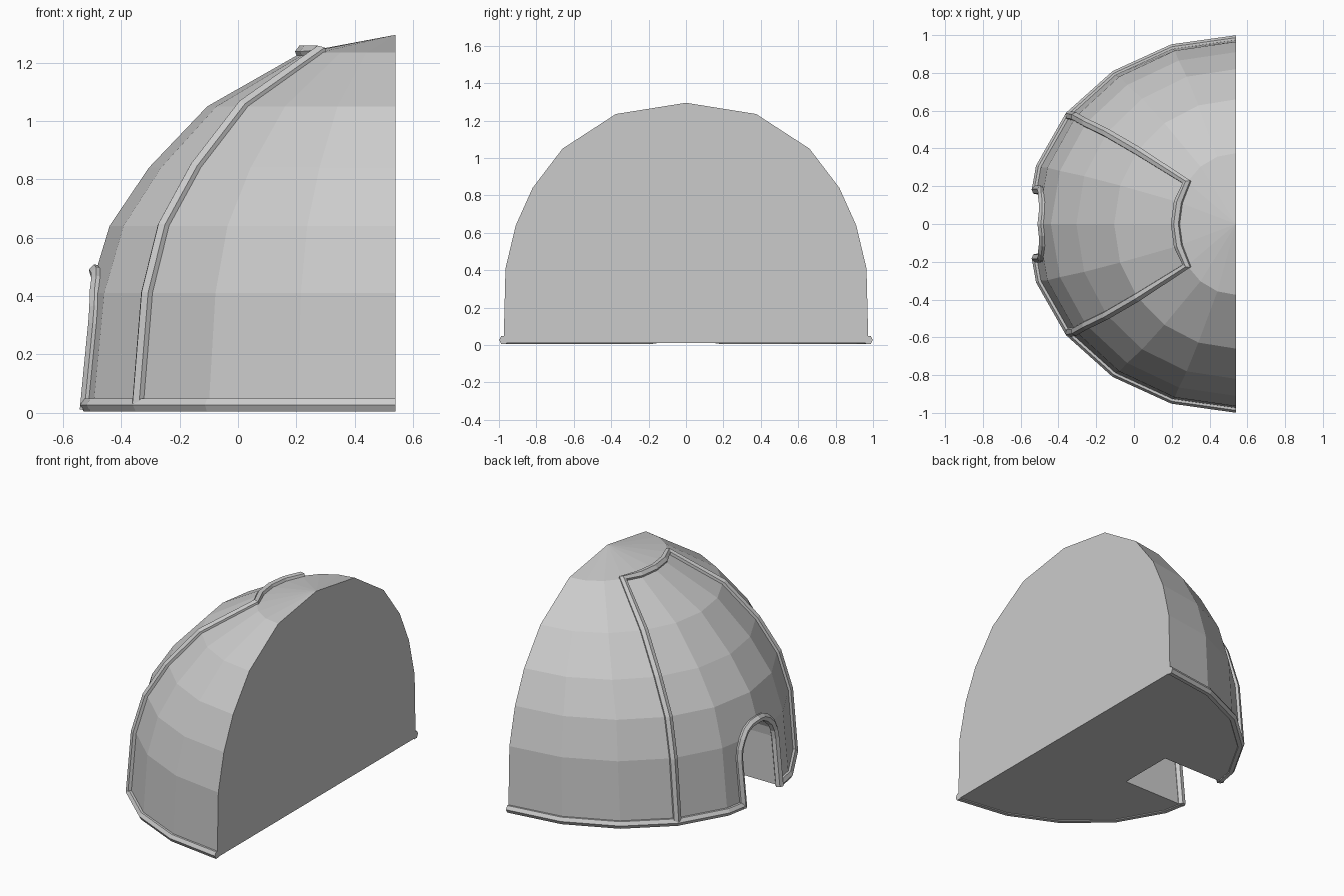
import bpy, bmesh
from math import sin, cos, pi, radians
from mathutils import Vector

if "Cube" in bpy.data.objects:
    bpy.data.objects.remove(bpy.data.objects["Cube"], do_unlink=True)

CUT_X = 0.54          # flat back plane, also the dome axis
BEAD = 0.025          # trim radius
DOOR_W, SPRING = 0.18, 0.305
STEP = radians(18)
# Dome rings: height, depth radius, width radius
RINGS = [(0.01, 1.09, 0.975), (0.41, 1.05, 0.965), (0.64, 0.98, 0.91),
         (0.84, 0.845, 0.82), (1.05, 0.645, 0.66), (1.235, 0.32, 0.375)]
APEX = Vector((CUT_X, 0, 1.295))

grey = bpy.data.materials.new("plain_grey")
grey.use_nodes = True
colour = (0.6, 0.6, 0.6, 1)
grey.diffuse_color = colour
grey.node_tree.nodes["Principled BSDF"].inputs["Base Color"].default_value = colour


def finish(name, bm):
    bmesh.ops.recalc_face_normals(bm, faces=bm.faces)
    mesh = bpy.data.meshes.new(name)
    bm.to_mesh(mesh)
    bm.free()
    mesh.materials.append(grey)
    ob = bpy.data.objects.new(name, mesh)
    bpy.context.collection.objects.link(ob)
    return ob


def dome_point(step, z):
    """Point on the dome wall at a segment number and a height."""
    z = max(z, RINGS[0][0])
    for (z0, a0, b0), (z1, a1, b1) in zip(RINGS, RINGS[1:]):
        if z <= z1:
            break
    f = (z - z0) / (z1 - z0)
    t = step * STEP
    return Vector((CUT_X - (a0 + (a1 - a0) * f) * cos(t),
                   (b0 + (b1 - b0) * f) * sin(t), z))


def front_point(y, z):
    """Point on the two wall facets around the doorway."""
    mid, side = dome_point(0, z), dome_point(1, z)
    return Vector((mid.x + (side.x - mid.x) * abs(y) / side.y, y, z))


def trim(name, path):
    """Six-sided bead swept along a path, mitred and turned to the wall."""
    bm = bmesh.new()
    rings = []
    for i, p in enumerate(path):
        d0 = (p - path[max(i - 1, 0)]).normalized()
        d1 = (path[min(i + 1, len(path) - 1)] - p).normalized()
        tangent = (d0 + d1).normalized()
        out = Vector((p.x - CUT_X, p.y, 0.6 * p.z))
        out = (out - tangent * out.dot(tangent)).normalized()
        side = tangent.cross(out)
        ring = [bm.verts.new(p + BEAD * (out * cos(k * pi / 3) + side * sin(k * pi / 3)))
                for k in range(6)]
        for v in ring:
            if p.x > CUT_X - 0.01:
                v.co.x = CUT_X
            v.co.z = max(v.co.z, 0)
        rings.append(ring)
    for r0, r1 in zip(rings, rings[1:]):
        for k in range(6):
            n = (k + 1) % 6
            bm.faces.new((r0[k], r0[n], r1[n], r1[k]))
    bm.faces.new(rings[0])
    bm.faces.new(rings[-1])
    return finish(name, bm)


# Faceted half dome with flat back and floor
bm = bmesh.new()
rows = [[bm.verts.new(dome_point(s, z)) for s in range(-5, 6)] for z, a, b in RINGS]
top = bm.verts.new(APEX)
for r0, r1 in zip(rows, rows[1:]):
    for i in range(10):
        bm.faces.new((r0[i], r0[i + 1], r1[i + 1], r1[i]))
for i in range(10):
    bm.faces.new((rows[-1][i], rows[-1][i + 1], top))
bm.faces.new([r[0] for r in rows] + [top] + [r[-1] for r in reversed(rows)])
bm.faces.new(rows[0])
dome = finish("dome", bm)

# Arched doorway outline, used for the recess and its trim
arch = [(-DOOR_W, 0.0)]
arch += [(-DOOR_W * cos(k * pi / 10), SPRING + DOOR_W * sin(k * pi / 10)) for k in range(11)]
arch += [(DOOR_W, 0.0)]

# Doorway recess
bm = bmesh.new()
face = bm.faces.new([bm.verts.new((-1, y, z if z else -0.2)) for y, z in arch])
ext = bmesh.ops.extrude_face_region(bm, geom=[face])
bmesh.ops.translate(bm, vec=(0.91, 0, 0),
                    verts=[v for v in ext["geom"] if isinstance(v, bmesh.types.BMVert)])
cutter = finish("doorway_cutter", bm)
cutter.hide_render = True
mod = dome.modifiers.new("doorway", 'BOOLEAN')
mod.operation = 'DIFFERENCE'
mod.solver = 'EXACT'
mod.object = cutter
bpy.context.view_layer.objects.active = dome
bpy.ops.object.modifier_apply(modifier=mod.name)
bpy.data.objects.remove(cutter, do_unlink=True)

# Doorway trim follows the wall, with extra points where the wall bends
bend = RINGS[1][0]
left_leg = [front_point(-DOOR_W, z) for z in (0.01, 0.16)]
right_leg = [front_point(DOOR_W, z) for z in (0.16, 0.01)]
trim("doorway_trim", left_leg + [front_point(y, z) for y, z in arch[1:-1]] + right_leg)

# Base trim on both sides of the doorway
for sign, label in ((1, "left"), (-1, "right")):
    path = [dome_point(sign * s, 0.027) for s in (5, 4, 3, 2, 1)]
    trim("base_trim_" + label, path + [front_point(sign * DOOR_W, 0.027)])

# Panel trim: up one seam, across the upper ring and down the other seam
levels = [0.03] + [r[0] for r in RINGS[1:]]
path = [dome_point(-2, z) for z in levels]
path += [dome_point(s, levels[-1]) for s in (-1, 0, 1)]
path += [dome_point(2, z) for z in reversed(levels)]
trim("panel_trim", path)
